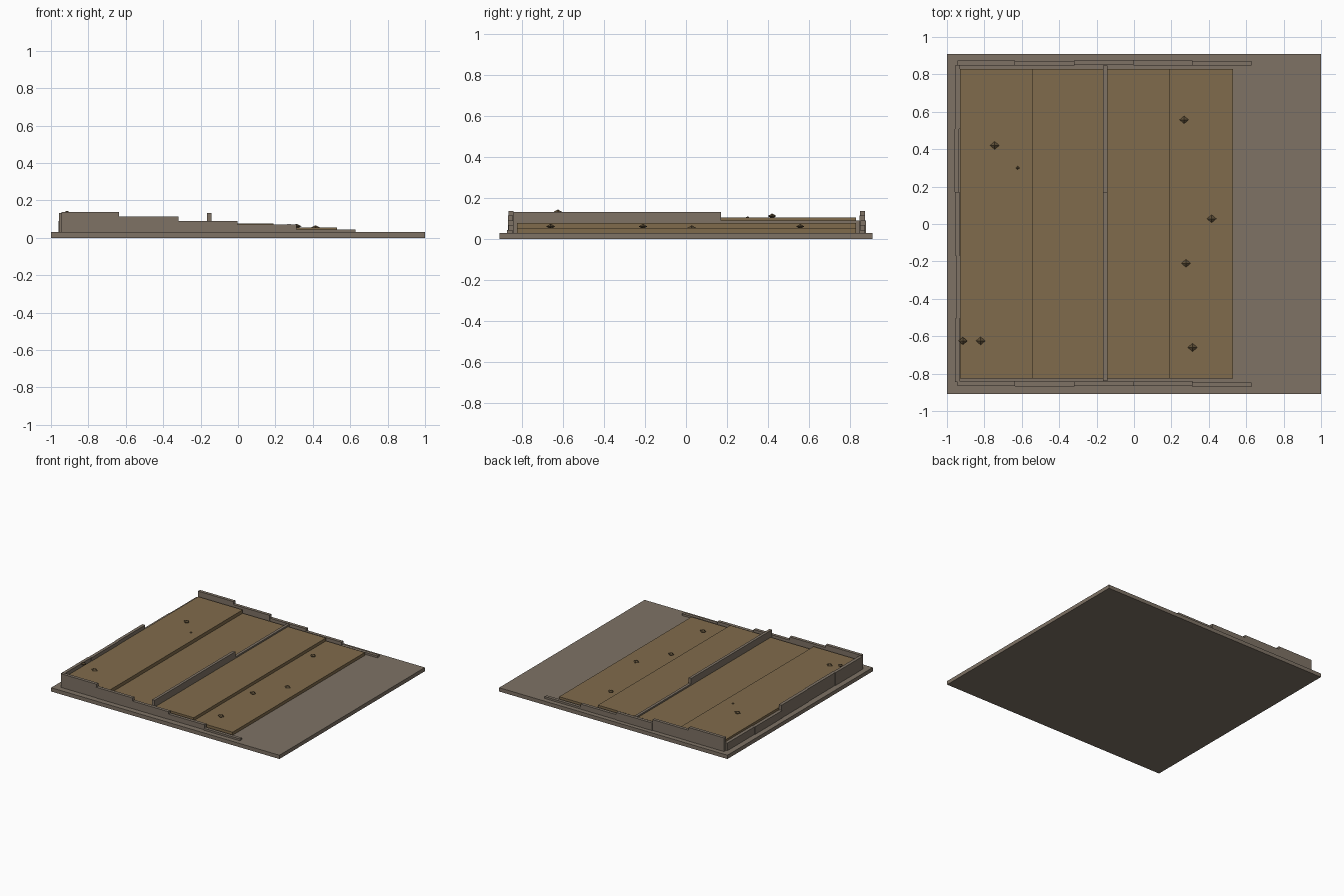
import bpy, bmesh

if "Cube" in bpy.data.objects:
    bpy.data.objects.remove(bpy.data.objects["Cube"])

def material(name, rgb):
    m = bpy.data.materials.new(name)
    lin = [((c / 255 + 0.055) / 1.055) ** 2.4 for c in rgb]
    m.diffuse_color = (*lin, 1)
    m.use_nodes = True
    m.node_tree.nodes["Principled BSDF"].inputs["Base Color"].default_value = m.diffuse_color
    return m

STONE = material("grey_brown_stone", (126, 114, 101))
SOIL = material("brown_soil", (128, 107, 76))
CLOD = material("dark_clod", (92, 77, 54))

def finish(name, bm, mat):
    me = bpy.data.meshes.new(name)
    bm.to_mesh(me)
    bm.free()
    me.materials.append(mat)
    ob = bpy.data.objects.new(name, me)
    bpy.context.collection.objects.link(ob)
    return ob

def box(name, x0, x1, y0, y1, z0, z1, mat):
    bm = bmesh.new()
    bmesh.ops.create_cube(bm, size=1)
    for v in bm.verts:
        v.co = (x1 if v.co.x > 0 else x0, y1 if v.co.y > 0 else y0, z1 if v.co.z > 0 else z0)
    return finish(name, bm, mat)

# base slab
box("base_slab", -1, 1, -0.91, 0.91, 0, 0.03, STONE)

# stepped soil terraces
for i, (x0, x1, z) in enumerate([(-0.93, -0.54, 0.105), (-0.54, -0.15, 0.078),
                                 (-0.15, 0.19, 0.078), (0.19, 0.53, 0.054)]):
    box(f"soil_terrace_{i + 1}", x0, x1, -0.825, 0.83, 0.02, z, SOIL)

# side walls stepping down towards +x, with slightly shifted segments
xs = [-0.945, -0.635, -0.318, -0.003, 0.312, 0.627]
tops = [0.138, 0.115, 0.09, 0.07, 0.045]
front_y = [-0.865, -0.868, -0.867, -0.865, -0.872]
back_y = [0.848, 0.847, 0.852, 0.848, 0.847]
for i, top in enumerate(tops):
    for side, y in (("front", front_y[i]), ("back", back_y[i])):
        box(f"{side}_wall_{i + 1}", xs[i], xs[i + 1], y, y + 0.025, 0.02, top, STONE)

# end wall: high for three segments, broken low for the last two
ys = [-0.845, -0.506, -0.168, 0.17, 0.508, 0.847]
for i, x in enumerate([-0.957, -0.953, -0.957, -0.96, -0.956]):
    box(f"end_wall_{i + 1}", x, x + 0.025, ys[i], ys[i + 1], 0.02, 0.132 if i < 3 else 0.09, STONE)

# cross wall, same break
box("cross_wall_high", -0.165, -0.143, -0.84, 0.17, 0.02, 0.132, STONE)
box("cross_wall_low", -0.165, -0.143, 0.17, 0.847, 0.02, 0.09, STONE)

# small faceted clods
clods = [(-0.745, 0.42, 0.113, 0.025), (-0.622, 0.3, 0.106, 0.011), (0.268, 0.557, 0.062, 0.024),
         (0.415, 0.028, 0.055, 0.025), (0.278, -0.21, 0.062, 0.025), (0.313, -0.66, 0.062, 0.026),
         (-0.915, -0.625, 0.133, 0.024), (-0.82, -0.625, 0.11, 0.025)]
for i, (x, y, z, r) in enumerate(clods):
    bm = bmesh.new()
    bmesh.ops.create_uvsphere(bm, u_segments=4, v_segments=2, radius=r)
    for v in bm.verts:
        v.co = (x + v.co.x, y + v.co.y * 0.85, z + v.co.z * 0.5)
    finish(f"clod_{i + 1}", bm, CLOD)
